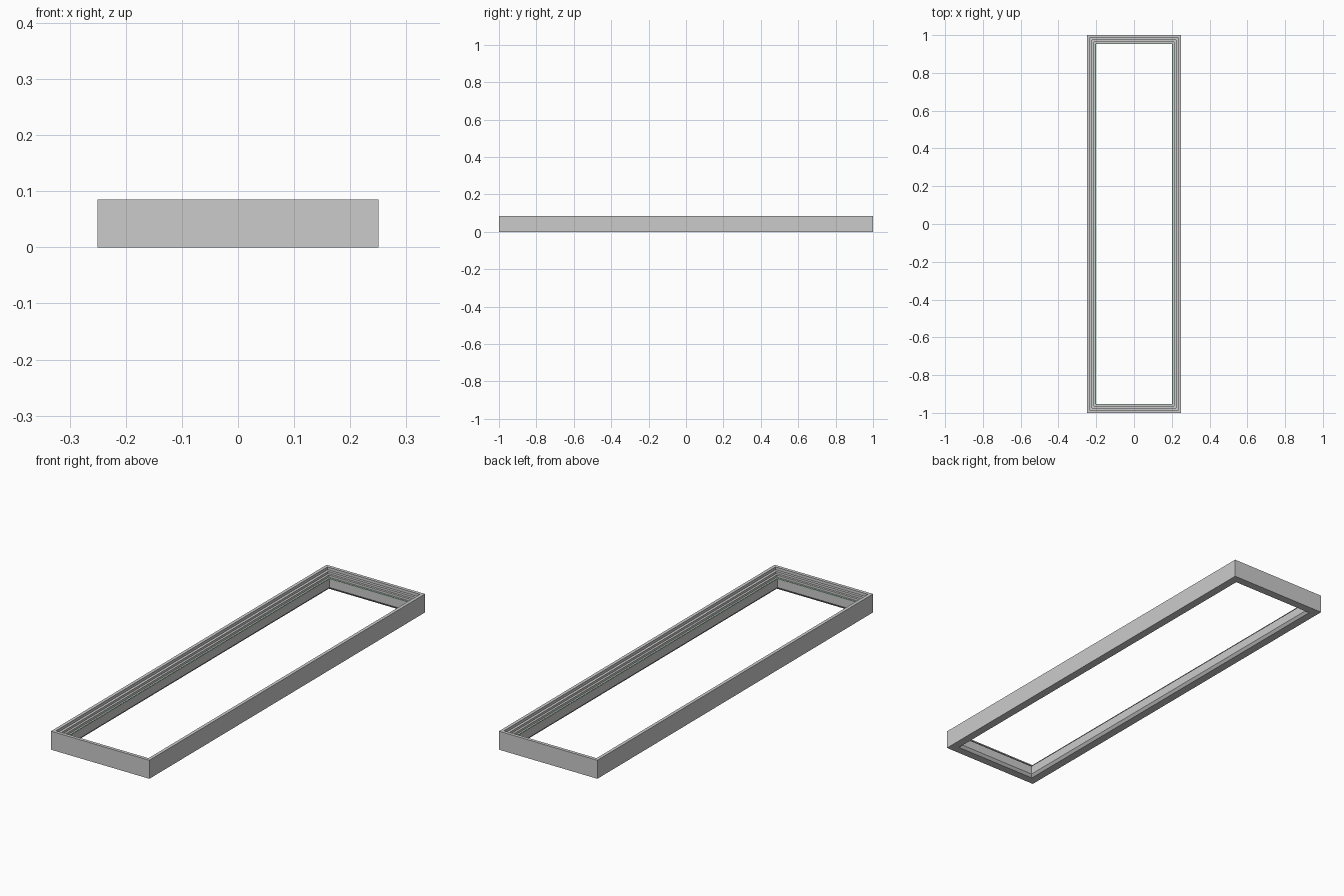
import bpy, bmesh

if "Cube" in bpy.data.objects:
    bpy.data.objects.remove(bpy.data.objects["Cube"])

HX, HY = 0.25, 1.0


def frame(name, profile, color=None):
    """Sweep a closed (inset, height) section round the rectangle with mitred corners."""
    bm = bmesh.new()
    rings = []
    for sx, sy in ((-1, -1), (1, -1), (1, 1), (-1, 1)):
        rings.append([bm.verts.new((sx * (HX - d), sy * (HY - d), z)) for d, z in profile])
    n = len(profile)
    for i in range(4):
        a, b = rings[i], rings[(i + 1) % 4]
        for j in range(n):
            k = (j + 1) % n
            bm.faces.new((a[j], b[j], b[k], a[k]))
    bmesh.ops.recalc_face_normals(bm, faces=bm.faces[:])
    mesh = bpy.data.meshes.new(name)
    bm.to_mesh(mesh)
    bm.free()
    obj = bpy.data.objects.new(name, mesh)
    bpy.context.collection.objects.link(obj)
    if color:
        mat = bpy.data.materials.new(name)
        mat.diffuse_color = color
        mat.use_nodes = True
        mat.node_tree.nodes["Principled BSDF"].inputs["Base Color"].default_value = mat.diffuse_color
        mesh.materials.append(mat)
    return obj


# Stepped frame: thin outer wall, two ledges and a chamfered inner lip
frame("stepped_frame", [
    (0, 0), (0.038, 0), (0.048, 0.012), (0.048, 0.052), (0.037, 0.052),
    (0.037, 0.062), (0.027, 0.062), (0.027, 0.072), (0.015, 0.072),
    (0.015, 0.085), (0, 0.085)])

# Thin green seal lying on the inner ledge
frame("seal_strip", [
    (0.0445, 0.0515), (0.0465, 0.0515), (0.0465, 0.053), (0.0445, 0.053)],
    (0.1, 0.45, 0.15, 1))
